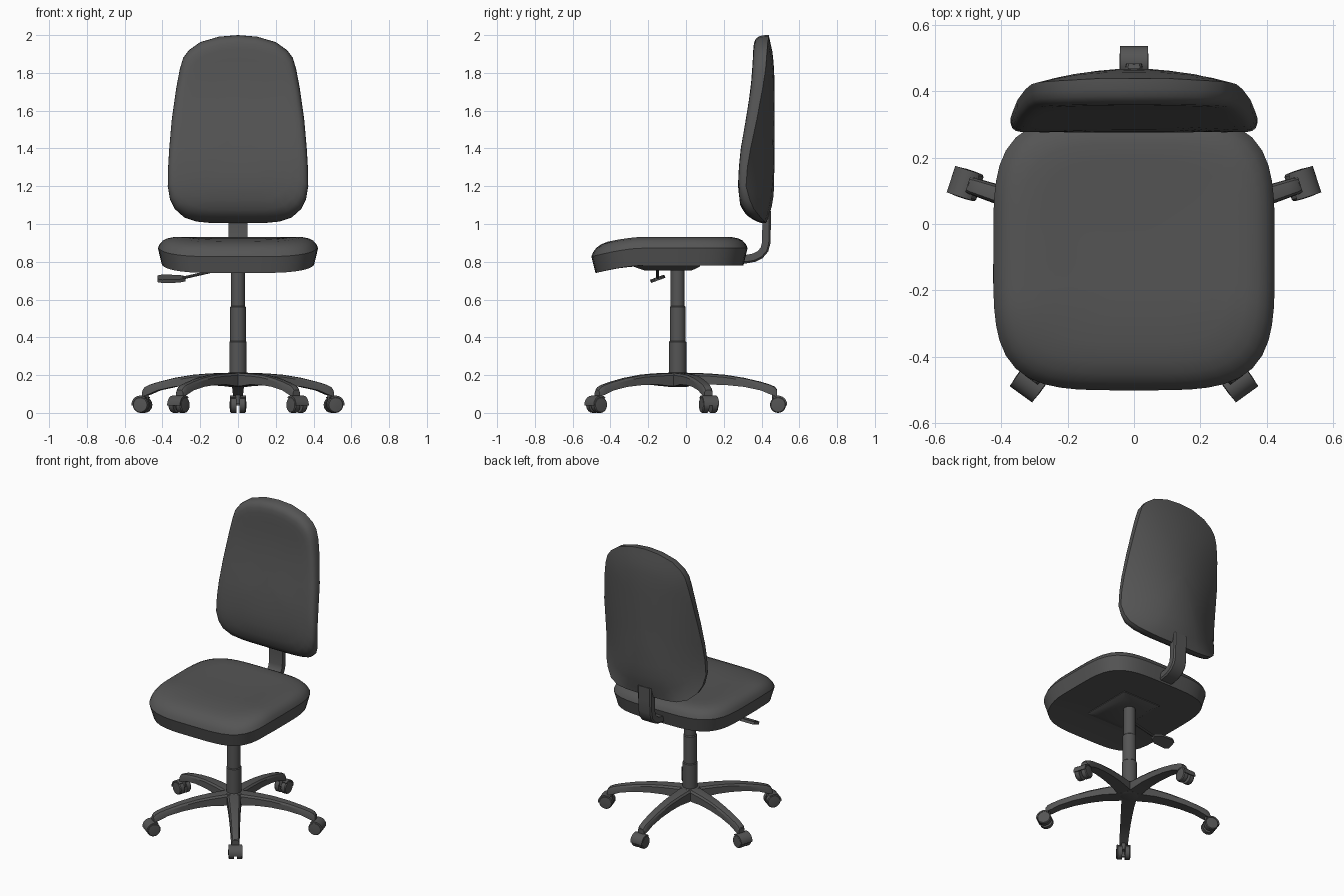
import bpy, bmesh, math
from mathutils import Matrix, Vector

if "Cube" in bpy.data.objects:
    bpy.data.objects.remove(bpy.data.objects["Cube"])

HUB_Y = -0.044
dark = bpy.data.materials.new("dark_grey")
dark.diffuse_color = (0.09, 0.09, 0.09, 1)
dark.use_nodes = True
dark.node_tree.nodes["Principled BSDF"].inputs["Base Color"].default_value = dark.diffuse_color


def finish(name, bm, angle=32, matrix=None):
    bmesh.ops.recalc_face_normals(bm, faces=bm.faces)
    me = bpy.data.meshes.new(name)
    bm.to_mesh(me)
    bm.free()
    me.materials.append(dark)
    ob = bpy.data.objects.new(name, me)
    bpy.context.collection.objects.link(ob)
    if matrix is not None:
        ob.matrix_world = matrix
    bpy.ops.object.select_all(action='DESELECT')
    ob.select_set(True)
    bpy.context.view_layer.objects.active = ob
    bpy.ops.object.shade_smooth_by_angle(angle=math.radians(angle))
    return ob


def loft(name, rings, angle=32, matrix=None):
    bm = bmesh.new()
    loops = [[bm.verts.new(p) for p in ring] for ring in rings]
    n = len(loops[0])
    for a, b in zip(loops, loops[1:]):
        for i in range(n):
            j = (i + 1) % n
            bm.faces.new((a[i], a[j], b[j], b[i]))
    bm.faces.new(loops[0])
    bm.faces.new(loops[-1])
    return finish(name, bm, angle, matrix)


def turned(name, profile, segs=24, matrix=None):
    # profile of (radius, height) spun round z
    rings = [[(r * math.cos(math.tau * i / segs), r * math.sin(math.tau * i / segs), z)
              for i in range(segs)] for r, z in profile]
    return loft(name, rings, matrix=matrix)


def interp(table, z):
    if z <= table[0][0]:
        return table[0][1]
    for (z0, a), (z1, b) in zip(table, table[1:]):
        if z <= z1:
            return a + (b - a) * (z - z0) / (z1 - z0)
    return table[-1][1]


# Seat: rounded-square rings with a drooping front edge
def seat_ring(inset, z, n=64):
    pts = []
    for i in range(n):
        t = math.tau * i / n
        c, s = math.cos(t), math.sin(t)
        k = (abs(c) ** 4 + abs(s) ** 4) ** -0.25
        x = (0.424 - inset) * c * k
        y = -0.0875 + (0.4135 - inset) * s * k
        droop = 0.045 * max(0, (-0.24 - y) / 0.26) ** 1.5
        pts.append((x, y, z - droop))
    return pts


loft("seat", [seat_ring(*r) for r in (
    (0.38, 0.78), (0.25, 0.78), (0.12, 0.78), (0.022, 0.78), (0, 0.872),
    (0.009, 0.893), (0.026, 0.912), (0.05, 0.924), (0.085, 0.931),
    (0.14, 0.93), (0.22, 0.926), (0.30, 0.923), (0.38, 0.922))])

# Backrest: half outline mirrored, then curved shell and padded front
half = [(0, 1.004), (.15, 1.006), (.22, 1.013), (.285, 1.035), (.335, 1.08), (.36, 1.13),
        (.372, 1.2), (.37, 1.3), (.364, 1.4), (.351, 1.55), (.327, 1.72), (.308, 1.82),
        (.29, 1.88), (.26, 1.92), (.2, 1.963), (.1, 1.992), (0, 2.0)]
outline = half + [(-x, z) for x, z in half[-2:0:-1]]
width = [(z, max(x, .2)) for x, z in half]
edge_y = [(1.01, .42), (1.05, .38), (1.1, .345), (1.2, .318), (1.3, .325), (1.4, .342),
          (1.6, .385), (1.8, .42), (2, .436)]
spine_y = [(1.01, .425), (1.06, .448), (1.15, .464), (1.3, .468), (1.8, .468), (1.9, .46), (2, .438)]
front_y = [(1.01, .36), (1.05, .315), (1.1, .287), (1.2, .275), (1.3, .28), (1.4, .29),
           (1.6, .325), (1.7, .34), (1.8, .35), (2, .36)]


def back_ring(s, pad=None):
    pts = []
    for x, z in outline:
        zz = 1.5 + (z - 1.5) * s
        if pad is None:
            c = interp(spine_y, zz)
            y = c + (interp(edge_y, zz) - c) * (x * s / interp(width, zz)) ** 2
        else:
            c = interp(spine_y, z)
            e = c + (interp(edge_y, z) - c) * (x / interp(width, z)) ** 2
            y = e + (interp(front_y, zz) - e) * pad
        pts.append((x * s, y, zz))
    return pts


loft("backrest", [back_ring(s) for s in (.08, .25, .4, .55, .7, .82, .92, 1)] +
     [back_ring(s, p) for s, p in ((.998, .4), (.985, .68), (.96, .87), (.92, .97), (.86, 1),
                                   (.75, 1), (.6, 1), (.45, 1), (.3, 1), (.1, 1))])

# Bent flat bar joining seat and backrest
path = [(.2, .808), (.32, .815), (.36, .822), (.392, .838), (.415, .865), (.424, .90), (.426, .98), (.427, 1.07)]
rings = []
for i, p in enumerate(path):
    a, b = Vector(path[max(i - 1, 0)]), Vector(path[min(i + 1, len(path) - 1)])
    d = (b - a).normalized()
    nrm = Vector((-d.y, d.x))
    rings.append([(x, p[0] + nrm.x * k, p[1] + nrm.y * k) for x, k in
                  ((-.05, -.014), (-.042, -.023), (.042, -.023), (.05, -.014), (.05, .022), (-.05, .022))])
loft("back_bar", rings)


# Mechanism plate below the seat
def rect(x, y0, y1, z):
    return [(-x, y0, z), (x, y0, z), (x, y1, z), (-x, y1, z)]


loft("seat_plate", [rect(.14, -.28, .075, .785), rect(.14, -.28, .075, .775), rect(.10, -.22, .03, .754)])

# Gas column
turned("column", [(.046, .14), (.046, .375), (.042, .38), (.042, .56), (.037, .565), (.037, .765)],
       matrix=Matrix.Translation((0, HUB_Y, 0)))

# Height lever with tilted paddle
a, b = Vector((-.07, -.15, .765)), Vector((-.31, -.15, .71))
turned("lever_rod", [(.008, 0), (.008, (b - a).length)], 10,
       Matrix.Translation(a) @ (b - a).to_track_quat('Z', 'Y').to_matrix().to_4x4())
paddle = [[(x, y * w, z) for y, z in ((-1, -.009), (1, -.009), (1, .009), (-1, .009))]
          for x, w in ((.075, .016), (.04, .036), (-.05, .04), (-.072, .028))]
loft("lever_paddle", paddle,
     matrix=Matrix.Translation((-.353, -.15, .71)) @ Matrix.Rotation(math.radians(20), 4, 'X'))

# Five-star base hub
turned("base_hub", [(.05, .138), (.066, .145), (.07, .195), (.06, .211), (.05, .213)],
       matrix=Matrix.Translation((0, HUB_Y, 0)))

# Arm stations: distance, top, bottom, half width
stations = [(.0, .212, .138, .046), (.08, .212, .142, .044), (.16, .209, .15, .04), (.25, .202, .148, .036),
            (.35, .186, .138, .032), (.44, .165, .119, .029), (.49, .15, .098, .027),
            (.515, .138, .09, .026), (.527, .122, .09, .023)]
arm_rings = [[(r, -w, lo), (r, w, lo), (r, w * .95, hi - .014), (r, w * .7, hi - .003), (r, 0, hi),
              (r, -w * .7, hi - .003), (r, -w * .95, hi - .014)] for r, hi, lo, w in stations]

# Caster hood: arc shell over the wheels
hood_rings = []
for i in range(11):
    t = math.radians(-5 + 13 * i)
    c, s = math.cos(t), math.sin(t)
    hood_rings.append([(.531 + R * c, y, .0425 + R * s)
                       for R, y in ((.040, -.042), (.049, -.042), (.049, .042), (.040, .042))])

for k in range(5):
    m = Matrix.Translation((0, HUB_Y, 0)) @ Matrix.Rotation(math.radians(90 + 72 * k), 4, 'Z')
    loft(f"base_arm_{k}", arm_rings, matrix=m)
    loft(f"caster_hood_{k}", hood_rings, matrix=m)
    turned(f"caster_stem_{k}", [(.014, .05), (.014, .125)], 12, m @ Matrix.Translation((.512, 0, 0)))
    for side in (-1, 1):
        turned(f"caster_wheel_{k}_{'left' if side < 0 else 'right'}",
               [(.0425, .009), (.0425, .036), (.038, .042), (.015, .044)], 20,
               m @ Matrix.Translation((.531, 0, .0425)) @ Matrix.Rotation(math.radians(90 * side), 4, 'X'))
